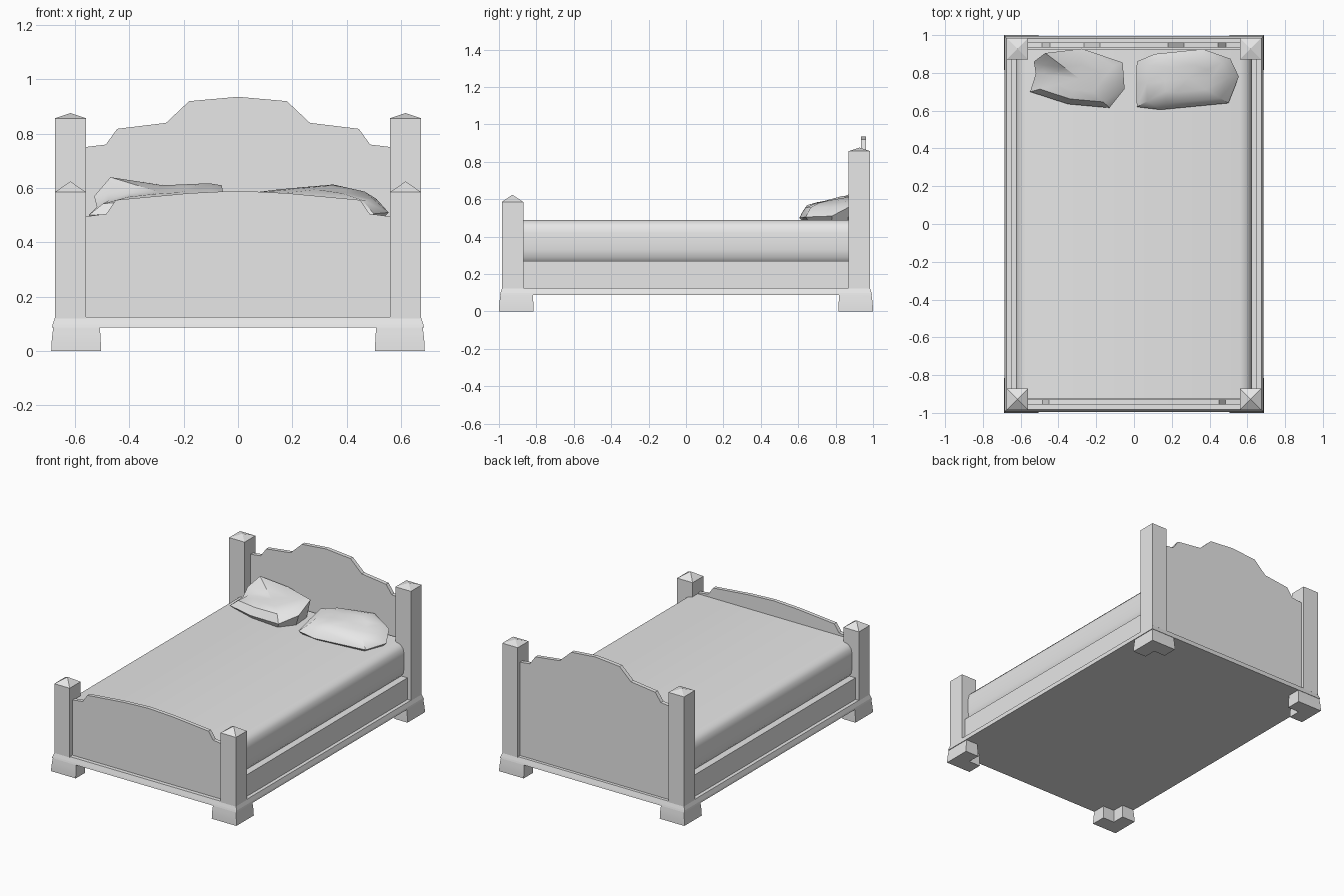
import bpy, bmesh
from math import radians

cube = bpy.data.objects.get("Cube")
if cube:
    bpy.data.objects.remove(cube, do_unlink=True)

grey = bpy.data.materials.new("plain_grey")
grey.use_nodes = True
grey.diffuse_color = (0.8, 0.8, 0.8, 1)
grey.node_tree.nodes["Principled BSDF"].inputs["Base Color"].default_value = (0.8, 0.8, 0.8, 1)


def loft(name, rings, tip=None, smooth=None):
    """Skin equal-length rings, cap the ends, or close the last one to a tip."""
    bm = bmesh.new()
    loops = [[bm.verts.new(p) for p in ring] for ring in rings]
    n = len(loops[0])
    for a, b in zip(loops, loops[1:]):
        for i in range(n):
            j = (i + 1) % n
            bm.faces.new((a[i], a[j], b[j], b[i]))
    bm.faces.new(loops[0])
    if tip:
        apex = bm.verts.new(tip)
        for i in range(n):
            bm.faces.new((loops[-1][i], loops[-1][(i + 1) % n], apex))
    else:
        bm.faces.new(loops[-1])
    bmesh.ops.recalc_face_normals(bm, faces=bm.faces)
    mesh = bpy.data.meshes.new(name)
    bm.to_mesh(mesh)
    bm.free()
    mesh.materials.append(grey)
    obj = bpy.data.objects.new(name, mesh)
    bpy.context.collection.objects.link(obj)
    if smooth:
        bpy.ops.object.select_all(action="DESELECT")
        obj.select_set(True)
        bpy.context.view_layer.objects.active = obj
        bpy.ops.object.shade_smooth_by_angle(angle=radians(smooth))
    return obj


def rect(x0, x1, y0, y1, z):
    return [(x0, y0, z), (x1, y0, z), (x1, y1, z), (x0, y1, z)]


def prism(name, half, y0, y1, smooth=None):
    """Mirror a half profile in x and extrude it along y."""
    outline = half + [(-x, z) for x, z in reversed(half) if x > 0]
    return loft(name, [[(x, y, z) for x, z in outline] for y in (y0, y1)], smooth=smooth)


# Base slab with a sloped edge
loft("base_slab", [rect(-x, x, -y, y, z) for x, y, z in
                   ((0.685, 0.995, 0.087), (0.683, 0.992, 0.098), (0.674, 0.983, 0.125))])

# Posts with pyramid caps, and L-shaped flared feet
for end, sy, top, peak in (("front", -1, 0.585, 0.624), ("back", 1, 0.857, 0.876)):
    for side, sx in (("left", 1), ("right", -1)):
        loft(f"{end}_{side}_post",
             [rect(sx * 0.56, sx * 0.675, sy * 0.87, sy * 0.985, z) for z in (0.12, top)],
             tip=(sx * 0.617, sy * 0.928, peak))
        foot = []
        for z, d in ((0, 0), (0.03, 0.001), (0.06, 0.004), (0.088, 0.008)):
            ox, oy, ix, iy = 0.688 - d, 1 - d, 0.505 + d / 2, 0.815 + d / 2
            mx, my = 0.59 + d / 2, 0.9 + d / 2
            ell = [(ox, oy), (ix, oy), (ix, my), (mx, my), (mx, iy), (ox, iy)]
            foot.append([(sx * x, sy * y, z) for x, y in ell])
        loft(f"{end}_{side}_foot", foot, smooth=40)

# Side rails
for side, sx in (("left", 1), ("right", -1)):
    loft(f"{side}_rail", [rect(sx * 0.59, sx * 0.65, -0.9, 0.9, z) for z in (0.12, 0.27)])

# Shaped end boards
prism("headboard", [(0.57, 0.12), (0.57, 0.75), (0.487, 0.76), (0.445, 0.818),
                    (0.265, 0.84), (0.18, 0.92), (0, 0.936)], 0.935, 0.962)
prism("footboard", [(0.57, 0.12), (0.57, 0.494), (0.485, 0.505), (0.45, 0.556),
                    (0.18, 0.581), (0, 0.59)], -0.956, -0.93)

# Mattress with rounded long sides
prism("mattress", [(0.58, 0.25), (0.6, 0.265), (0.618, 0.29), (0.625, 0.33), (0.625, 0.42),
                   (0.617, 0.457), (0.595, 0.48), (0.56, 0.49)], -0.925, 0.925, smooth=50)


def pillow(name, seam, centre, puffs):
    """Crumpled cushion: a seam outline with a puffed top and a flat underside."""
    cx, cy, cz = centre

    def inset(t, lift):
        return [(x + (cx - x) * t, y + (cy - y) * t, z + (cz - z) * t + lift * p)
                for (x, y, z), p in zip(seam, puffs)]

    under = [(x + (cx - x) * 0.1, y + (cy - y) * 0.1, 0.484) for x, y, z in seam]
    loft(name, [under, seam, inset(0.2, 0.025), inset(0.55, 0.02)], tip=centre, smooth=35)


# Pillows, raised towards the headboard
pillow("right_pillow",
       [(-0.55, 0.7, 0.5), (-0.52, 0.795, 0.53), (-0.53, 0.86, 0.57), (-0.47, 0.905, 0.64),
        (-0.275, 0.928, 0.61), (-0.06, 0.855, 0.61), (-0.05, 0.715, 0.56),
        (-0.13, 0.615, 0.52), (-0.35, 0.635, 0.51)],
       (-0.29, 0.77, 0.585), (1, 0.6, 0.2, 0, 0.2, 0.5, 0.9, 1.4, 1.3))
pillow("left_pillow",
       [(0.015, 0.62, 0.51), (0.012, 0.74, 0.54), (0.015, 0.86, 0.57), (0.11, 0.9, 0.585),
        (0.365, 0.926, 0.605), (0.51, 0.875, 0.56), (0.555, 0.78, 0.51),
        (0.5, 0.64, 0.505), (0.14, 0.605, 0.5)],
       (0.29, 0.77, 0.595), (1.2, 0.8, 0.4, 0.3, 0.4, 0.8, 1.2, 1.3, 1.4))
